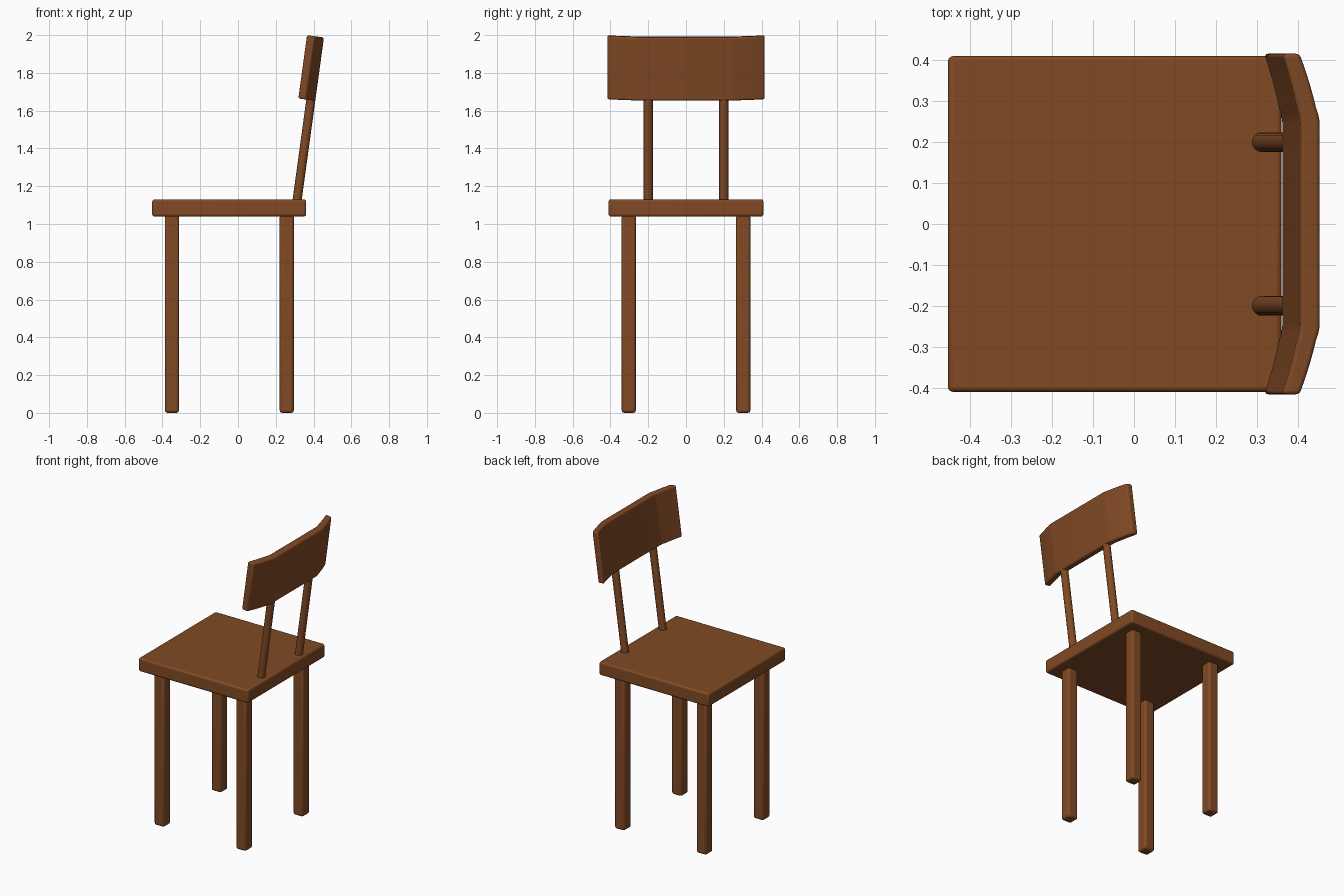
import bpy
import math
from mathutils import Matrix, Vector

default_cube = bpy.data.objects.get("Cube")
if default_cube:
    bpy.data.objects.remove(default_cube, do_unlink=True)

wood = bpy.data.materials.new("brown wood")
wood.use_nodes = True
WOOD_COLOR = (0.22, 0.068, 0.018, 1)
wood.diffuse_color = WOOD_COLOR
wood.node_tree.nodes["Principled BSDF"].inputs["Base Color"].default_value = WOOD_COLOR

# Leaning frame of the back: local x is depth, local z runs up the slope
LEAN = math.radians(7.8)
BACK = Matrix.Translation((0.317, 0, 1.665)) @ Matrix.Rotation(LEAN, 4, "Y")


def finish(obj, name, bevel, segments=3):
    obj.name = name
    obj.data.materials.append(wood)
    if bevel:
        mod = obj.modifiers.new("Soft edges", "BEVEL")
        mod.width = bevel
        mod.segments = segments
        mod.limit_method = "ANGLE"
        mod.angle_limit = math.radians(40)
    bpy.ops.object.select_all(action="DESELECT")
    obj.select_set(True)
    bpy.context.view_layer.objects.active = obj
    bpy.ops.object.shade_smooth_by_angle(angle=math.radians(35))
    return obj


def box(name, center, size, bevel):
    bpy.ops.mesh.primitive_cube_add(size=1, location=center)
    obj = bpy.context.object
    obj.data.transform(Matrix.Diagonal((*size, 1)))
    return finish(obj, name, bevel)


# Seat slab
box("seat", (-0.047, 0, 1.085), (0.815, 0.82, 0.09), 0.012)

# Four square legs with eased edges
for end, x in (("right", -0.35), ("left", 0.258)):
    for side, y in (("front", -0.303), ("back", 0.303)):
        box(f"{side}_{end}_leg", (x, y, 0.525), (0.075, 0.075, 1.05), 0.014)

# Round spindles between seat and backrest
for side, y in (("front", -0.2), ("back", 0.2)):
    bpy.ops.mesh.primitive_cylinder_add(vertices=24, radius=0.024, depth=0.7)
    spindle = bpy.context.object
    spindle.matrix_world = BACK @ Matrix.Translation((0.069, y, -0.25))
    finish(spindle, f"{side}_spindle", 0)


# Backrest: flat in the middle, both ends sweeping forward
def sweep(y, flat, reach, depth):
    t = max(0, (abs(y) - flat) / (reach - flat))
    return depth * t * (0.65 + 0.35 * t) if t > 0.25 else depth * 2.95 * t * t


STEPS = 12
FLAT, REACH, HEIGHT = 0.24, 0.416, 0.338
half = [0] + [FLAT + (REACH - FLAT) * i / STEPS for i in range(STEPS + 1)]
ys = [-y for y in reversed(half[1:])] + half
inner = [(0.045 - sweep(y, FLAT, REACH, 0.045), y) for y in ys]
outer = [(0.093 - sweep(y, FLAT, REACH, 0.05), y) for y in ys]
outline = inner + outer[::-1]
count = len(outline)
verts = [Vector((x, y, z)) for z in (0, HEIGHT) for x, y in outline]
# Winding runs clockwise from above, so caps and walls are ordered to face outward
faces = [tuple(range(count)), tuple(range(2 * count - 1, count - 1, -1))]
faces += [(i, i + count, (i + 1) % count + count, (i + 1) % count) for i in range(count)]
mesh = bpy.data.meshes.new("backrest")
mesh.from_pydata(verts, [], faces)
backrest = bpy.data.objects.new("backrest", mesh)
bpy.context.collection.objects.link(backrest)
backrest.matrix_world = BACK
finish(backrest, "backrest", 0.009)
